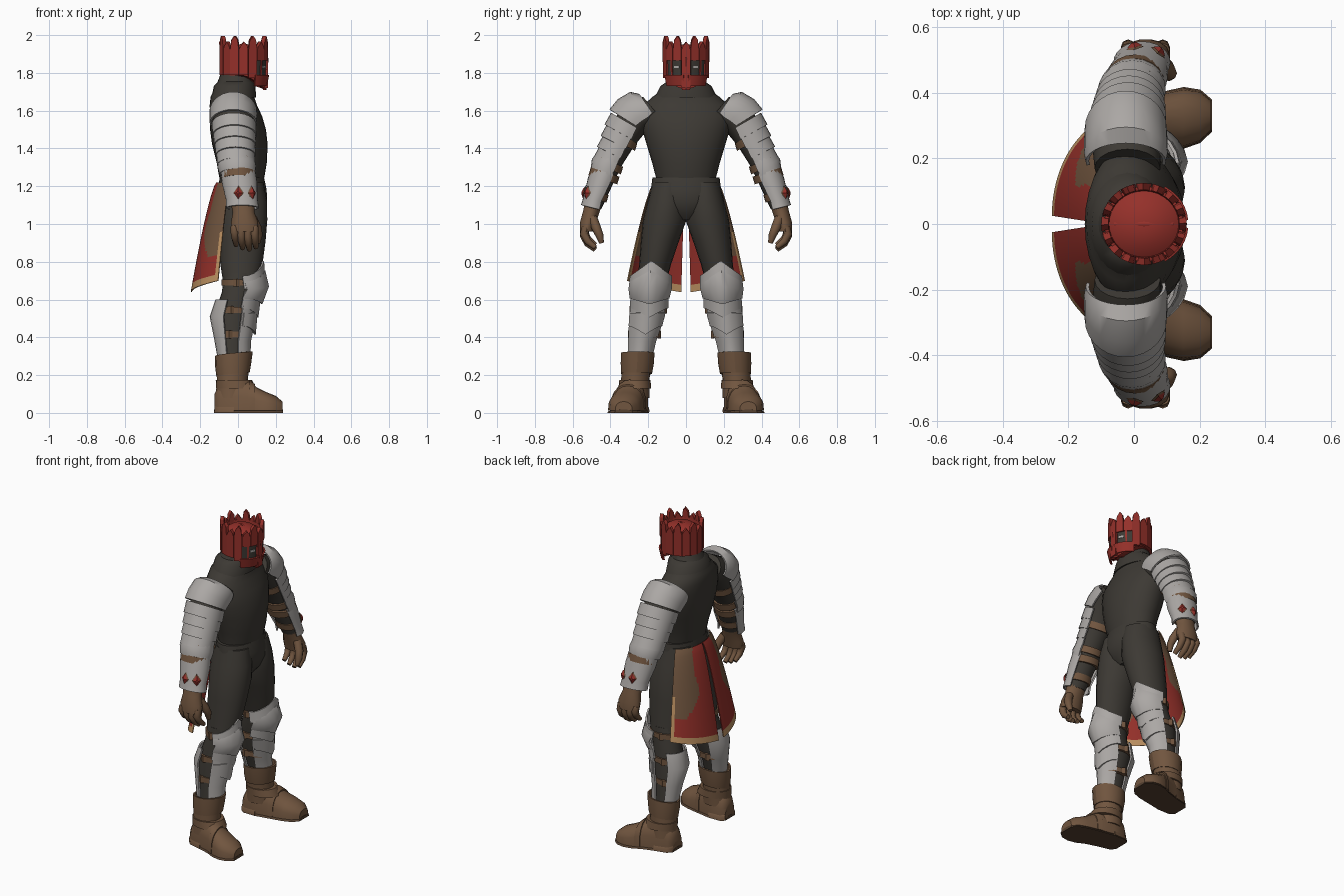
import bpy, bmesh
from math import sin, cos, pi, radians
from mathutils import Vector, Matrix

if "Cube" in bpy.data.objects:
    bpy.data.objects.remove(bpy.data.objects["Cube"])


def material(name, *rgb):
    m = bpy.data.materials.new(name)
    m.use_nodes = True
    m.diffuse_color = (*rgb, 1)
    m.node_tree.nodes["Principled BSDF"].inputs["Base Color"].default_value = (*rgb, 1)
    return m


CLOTH = material("dark cloth", .046, .041, .034)
STEEL = material("worn steel", .41, .39, .375)
RED = material("crimson", .30, .030, .023)
LEATHER = material("brown leather", .165, .092, .050)
TAN = material("tan trim", .50, .28, .12)
SOLE = material("dark sole", .09, .052, .03)


def finish(name, bm, mats, mirror=True, angle=38):
    """Turn a bmesh into a shaded object, mirrored to the other side if asked."""
    bmesh.ops.recalc_face_normals(bm, faces=bm.faces)
    me = bpy.data.meshes.new(name)
    bm.to_mesh(me)
    bm.free()
    for m in mats:
        me.materials.append(m)
    me.shade_smooth()
    me.set_sharp_from_angle(angle=radians(angle))
    ob = bpy.data.objects.new(name, me)
    bpy.context.collection.objects.link(ob)
    if mirror:
        mod = ob.modifiers.new("Mirror", 'MIRROR')
        mod.use_axis = (False, True, False)
        mod.use_mirror_merge = False


def skin(bm, rows, closed):
    """Bridge rows of points with quads; cap the ends when the rows are closed."""
    vs = [[bm.verts.new(p) for p in row] for row in rows]
    n = len(vs[0])
    for a, b in zip(vs, vs[1:]):
        for i in range(n if closed else n - 1):
            j = (i + 1) % n
            bm.faces.new((a[i], a[j], b[j], b[i]))
    if closed:
        bm.faces.new(vs[0])
        bm.faces.new(vs[-1])


def loft(name, rings, mat, arc=None, n=20, peaks=(0, 0), ridge=0, mirror=True, thick=.01):
    """Rings are x, y, z, x radius, side radius, tilt. An arc makes an open plate;
    peaks raise the middle of its first and last rows into chevrons."""
    lo, hi = arc or (0, 360)
    rows = []
    for r, (x, y, z, rx, ry, *tilt) in enumerate(rings):
        t = radians(tilt[0]) if tilt else 0
        peak = peaks[0] + (peaks[1] - peaks[0]) * r / (len(rings) - 1)
        row = []
        for i in range(n + 1 if arc else n):
            u = i / n
            a = radians(lo + (hi - lo) * u)
            k = 1 - sin(pi / 2 * abs(2 * u - 1))
            d = ry * sin(a)
            row.append((x + (rx + ridge * k) * cos(a), y + d * cos(t), z + d * sin(t) + peak * k))
        rows.append(row)
    bm = bmesh.new()
    skin(bm, rows, not arc)
    if arc:
        bmesh.ops.recalc_face_normals(bm, faces=bm.faces)
        bmesh.ops.solidify(bm, geom=bm.faces[:], thickness=thick)
    finish(name, bm, [mat], mirror)


def tube(name, pts, radii, mat, n=8):
    pts = [Vector(p) for p in pts]
    rows = []
    for i, (p, r) in enumerate(zip(pts, radii)):
        d = pts[min(i + 1, len(pts) - 1)] - pts[max(i - 1, 0)]
        u = d.cross(Vector((0, 1, 0) if abs(d.x) > abs(d.z) else (1, 0, 0))).normalized()
        w = d.cross(u).normalized()
        rows.append([p + r * (u * cos(2 * pi * k / n) + w * sin(2 * pi * k / n)) for k in range(n)])
    bm = bmesh.new()
    skin(bm, rows, True)
    finish(name, bm, [mat], angle=60)


def mix(a, b, t):
    return tuple(p + (q - p) * t for p, q in zip(a, b))


# Torso, neck and hips
loft("tunic", [(.022, 0, 1.21, .11, .155), (.02, 0, 1.25, .12, .16), (.02, 0, 1.32, .132, .178),
               (.01, 0, 1.42, .147, .208), (0, 0, 1.50, .148, .232), (-.01, 0, 1.57, .138, .245),
               (-.025, 0, 1.63, .125, .225), (-.03, 0, 1.675, .115, .175), (-.02, 0, 1.72, .10, .11),
               (0, 0, 1.80, .09, .085)], CLOTH, n=28, mirror=False)
loft("collar", [(-.022, 0, 1.67, .118, .165), (-.018, 0, 1.73, .11, .135), (-.01, 0, 1.755, .095, .10)],
     CLOTH, n=24, mirror=False)
loft("hips", [(.02, 0, 1.245, .118, .178), (.024, 0, 1.18, .128, .186), (.026, 0, 1.12, .127, .19),
              (.026, 0, 1.06, .105, .14), (.026, 0, 1.02, .07, .06)], CLOTH, n=28, mirror=False)
loft("trouser_leg", [(.022, .09, 1.22, .112, .088), (.026, .10, 1.12, .128, .102), (.026, .113, 1.02, .129, .115),
                     (.024, .138, .91, .122, .101), (.018, .163, .79, .112, .085),
                     (.015, .18, .70, .095, .078)], CLOTH)
loft("lower_leg", [(.015, .18, .74, .09, .075), (0, .19, .64, .085, .075), (-.025, .205, .52, .10, .08),
                   (-.03, .235, .36, .075, .06), (-.03, .25, .25, .07, .055)], CLOTH)

# Leg armour: pointed plates stacked over the knee and shin
loft("thigh_guard", [(.02, .185, .725, .108, .112), (.03, .188, .655, .105, .115)], STEEL,
     (-88, 88), 10, peaks=(.08, .05), ridge=.01)
loft("knee_cop", [(.025, .188, .695, .105, .112), (.04, .19, .655, .11, .115), (.015, .193, .605, .10, .105)],
     STEEL, (-85, 85), 10, peaks=(.06, -.03), ridge=.014)
loft("knee_lame", [(.02, .192, .645, .095, .102), (.0, .195, .555, .098, .104)], STEEL,
     (-80, 80), 10, peaks=(0, -.05), ridge=.01)
loft("shin_plate", [(.01, .196, .62, .085, .098), (-.012, .208, .50, .098, .098), (-.022, .232, .38, .083, .078),
                    (-.022, .243, .30, .08, .07)], STEEL, (-72, 72), 8, ridge=.008)
loft("shin_lame", [(-.004, .204, .53, .10, .103), (-.012, .215, .46, .098, .096)], STEEL,
     (-68, 68), 8, peaks=(0, -.045), ridge=.008)
loft("calf_plate", [(-.02, .196, .60, .10, .095), (-.035, .205, .51, .115, .10), (-.033, .228, .40, .095, .08),
                    (-.03, .243, .30, .08, .07)], STEEL, (112, 248), 8)
for i, (x, y, z, rx, ry) in enumerate([(.012, .182, .69, .10, .085), (-.018, .20, .545, .098, .09),
                                       (-.028, .22, .415, .09, .078)]):
    loft(f"leg_strap_{i + 1}", [(x, y, z + .016, rx, ry), (x, y, z - .016, rx, ry)], LEATHER)
    for s in (-1, 1):
        loft(f"leg_buckle_{i + 1}", [(x - .02, y + s * ry, z + .02, .018, .01),
                                     (x - .02, y + s * ry, z - .02, .018, .01)], LEATHER, n=4)

# Boots
loft("boot_shaft", [(-.025, .262, .27, .088, .078), (-.03, .268, .18, .082, .075),
                    (-.03, .272, .08, .088, .078)], LEATHER)
loft("boot_cuff", [(-.022, .255, .325, .10, .09), (-.025, .258, .27, .096, .089),
                   (-.026, .262, .215, .088, .083)], LEATHER, (0, 360), 18, peaks=(-.025, -.025))
loft("ankle_band", [(-.022, .27, .175, .096, .083), (-.01, .272, .13, .106, .086)], LEATHER)


def foot(name, sections, base, mat, grow=0):
    rows = []
    for x, y, w, h in sections:
        arch = [radians(180 * i / 10) for i in range(11)]
        rows.append([(x, y + (w + grow) * cos(a), base + (h - base) * max(sin(a), 0) ** .7) for a in arch])
    bm = bmesh.new()
    skin(bm, rows, True)
    finish(name, bm, [mat], angle=45)


outline = [(-.125, .265, .045, .10), (-.10, .268, .068, .15), (-.02, .277, .078, .19), (.05, .295, .082, .175),
           (.10, .312, .090, .135), (.15, .323, .09, .11), (.20, .328, .077, .09), (.235, .33, .045, .06)]
foot("boot_foot", outline, .012, LEATHER)
foot("boot_sole", [(x * 1.01, y, w, .018) for x, y, w, h in outline], 0, SOLE, .004)
foot("boot_heel", [(x, y, w + .007, .055) for x, y, w, h in outline[:3]], .004, LEATHER)
foot("instep_strap", [(.06, .298, .088, .176), (.09, .309, .092, .151)], .012, LEATHER)

# Sleeves and arm armour
loft("sleeve", [(-.02, .17, 1.605, .10, .09, 50), (-.025, .27, 1.56, .105, .09, 35),
                (-.015, .345, 1.45, .09, .08, 28), (-.005, .40, 1.34, .078, .068, 24),
                (.005, .44, 1.25, .078, .065, 18), (.025, .492, 1.09, .058, .045, 15)], CLOTH)
loft("pauldron", [(-.025, .19, 1.605, .122, .10, 56), (-.025, .215, 1.59, .127, .136, 54),
                  (-.025, .255, 1.565, .127, .143, 42), (-.025, .29, 1.535, .125, .136, 32)],
     STEEL, (-12, 192), 16)
shoulder, elbow = (-.022, .295, 1.53, .117, .118, 30), (-.01, .40, 1.32, .096, .084, 24)
LAMES = 4
for i in range(LAMES):
    a, b = mix(shoulder, elbow, i / LAMES), mix(shoulder, elbow, (i + 1.15) / LAMES)
    loft(f"arm_lame_{i + 1}", [a, (*b[:3], b[3] + .006, b[4] + .013, b[5])], STEEL, (-20, 200), 16)
loft("elbow_cop", [(-.008, .385, 1.35, .096, .084, 26), (-.006, .408, 1.305, .103, .098, 23),
                   (-.002, .425, 1.265, .096, .085, 20)], STEEL, (-22, 202), 12)
loft("bracer", [(0, .422, 1.285, .092, .08, 20), (.008, .445, 1.22, .094, .078, 17),
                (.02, .48, 1.13, .084, .064, 14), (.024, .492, 1.085, .087, .066, 14)],
     STEEL, (-32, 212), 16)
for i, (x, y, z, rx, ry, t) in enumerate([(-.015, .345, 1.45, .098, .092, 28), (-.003, .412, 1.315, .088, .08, 24),
                                          (.003, .434, 1.255, .09, .08, 18), (.02, .475, 1.15, .076, .062, 15)]):
    loft(f"arm_strap_{i + 1}", [(x, y - .006, z + .02, rx, ry, t), (x, y + .006, z - .02, rx, ry, t)], LEATHER)

# Diamond studs on the bracers
for a in (50, 102):
    c, s = cos(radians(a)), sin(radians(a))
    for part, mat, size, lift in (("setting", LEATHER, .040, 0), ("gem", RED, .033, .006)):
        bm = bmesh.new()
        bmesh.ops.create_cone(bm, segments=4, radius1=size, radius2=size * .3, depth=.012, cap_ends=True)
        n = Vector((c, s, .1))
        place = Matrix.Translation((.02 + (.088 + lift) * c, .474 + (.068 + lift) * s, 1.165))
        bm.transform(place @ n.to_track_quat('Z', 'Y').to_matrix().to_4x4() @ Matrix.Diagonal((.7, 1, 1, 1)))
        finish(f"bracer_{part}", bm, [mat], angle=10)

# Gloves
loft("glove_palm", [(.026, .492, 1.10, .062, .046, 12), (.03, .503, 1.06, .058, .044, 8),
                    (.035, .518, 1.01, .072, .044), (.037, .525, .96, .07, .038)], LEATHER, n=14)
for i in range(4):
    x, low = -.018 + i * .035, (.02, .003, -.004, .008)[i]
    tube(f"finger_{i + 1}", [(x, .53, .985), (x, .54, .94 + low), (x + .004, .52, .90 + low),
                             (x + .008, .48, .868 + low)], (.022, .022, .019, .013), LEATHER)
tube("thumb", [(.075, .495, 1.03), (.10, .475, .98), (.11, .458, .94), (.105, .447, .90)],
     (.026, .025, .021, .013), LEATHER)

# Split skirt behind: red field, brown upper patch, tan hem
bm = bmesh.new()
NU, NV = 26, 30
grid = []
for j in range(NV + 1):
    v, row = j / NV, []
    t = v ** .75
    for i in range(NU + 1):
        u = i / NU
        th = radians(68 * u)
        top = (-.115 * cos(th), .004 + .18 * sin(th), 1.22)
        hem = (-.02 - .23 * cos(th), .025 + .31 * sin(th), .64 + .06 * u)
        p = mix(top, hem, t)
        row.append(bm.verts.new((p[0], p[1], mix(top, hem, v)[2])))
    grid.append(row)
for j in range(NV):
    for i in range(NU):
        f = bm.faces.new((grid[j][i], grid[j][i + 1], grid[j + 1][i + 1], grid[j + 1][i]))
        u, v = (i + .5) / NU, (j + .5) / NV
        patch = u > .38 + .06 * sin(v * 9) + max(0, v - .45) and v < .73
        f.material_index = 2 if v > .945 or (u > .93 and v > .5) else 1 if patch else 0
bmesh.ops.recalc_face_normals(bm, faces=bm.faces)
bmesh.ops.solidify(bm, geom=bm.faces[:], thickness=.006)
finish("skirt_panel", bm, [RED, LEATHER, TAN])

# Crowned helmet: shell with a pointed face, upright slabs, domed top and eye slots
HX = .03


def brim(a):
    return 1.785 - .07 * max(0, cos(a)) ** 1.5


bm = bmesh.new()
turn = [2 * pi * i / 32 for i in range(32)]
skin(bm, [[(HX + r * cos(a), r * .95 * sin(a), brim(a) if low else z) for a in turn]
          for r, z, low in ((.10, 0, 1), (.112, 0, 1), (.116, 1.86, 0), (.12, 1.935, 0), (.108, 1.935, 0),
                            (.106, 1.915, 0), (.07, 1.94, 0), (.02, 1.95, 0))], True)
finish("helmet_shell", bm, [RED], False)
bm = bmesh.new()
SLABS = 16
for k in range(SLABS):
    mid = 2 * pi * k / SLABS
    half = pi / SLABS
    tip = (1.965, 1.995)[k % 2]
    front = cos(mid) > .6 and abs(sin(mid)) > .1
    low = 1.865 if front else brim(mid) + .005
    shape = [(-.95, low), (.95, low), (.95, 1.925), (.7, tip - .02), (.1, tip), (-.7, tip - .025), (-.95, 1.925)]
    loops = [[bm.verts.new((HX + r * cos(mid + half * s), r * .96 * sin(mid + half * s), z))
              for s, z in shape] for r in (.13, .108)]
    bm.faces.new(loops[0])
    bm.faces.new(loops[1])
    for i in range(len(shape)):
        j = (i + 1) % len(shape)
        bm.faces.new((loops[0][i], loops[0][j], loops[1][j], loops[1][i]))
finish("crown_slabs", bm, [RED], False, 10)
loft("eye_slot", [(HX, 0, 1.78, .118, .113), (HX, 0, 1.865, .121, .116)], CLOTH, (13, 57), 6, thick=.004)
loft("eye_glint", [(HX, 0, 1.825, .123, .118), (HX, 0, 1.837, .123, .118)], STEEL, (18, 33), 3, thick=.004)
loft("eye_bar", [(HX, 0, 1.775, .122, .117), (HX, 0, 1.87, .126, .121)], RED, (38, 43), 2)
loft("cheek_guard", [(HX, 0, 1.732, .113, .107), (HX, 0, 1.79, .126, .12)], RED, (5, 62), 6)
loft("nose_guard", [(HX, 0, 1.71, .114, .11), (HX, 0, 1.88, .126, .12)], RED, (-11, 11), 4, ridge=.006, mirror=False)
tube("crest_ridge", [(HX - .09, 0, 1.925), (HX, 0, 1.95), (HX + .09, 0, 1.925)], (.005, .008, .005), RED, 6)
